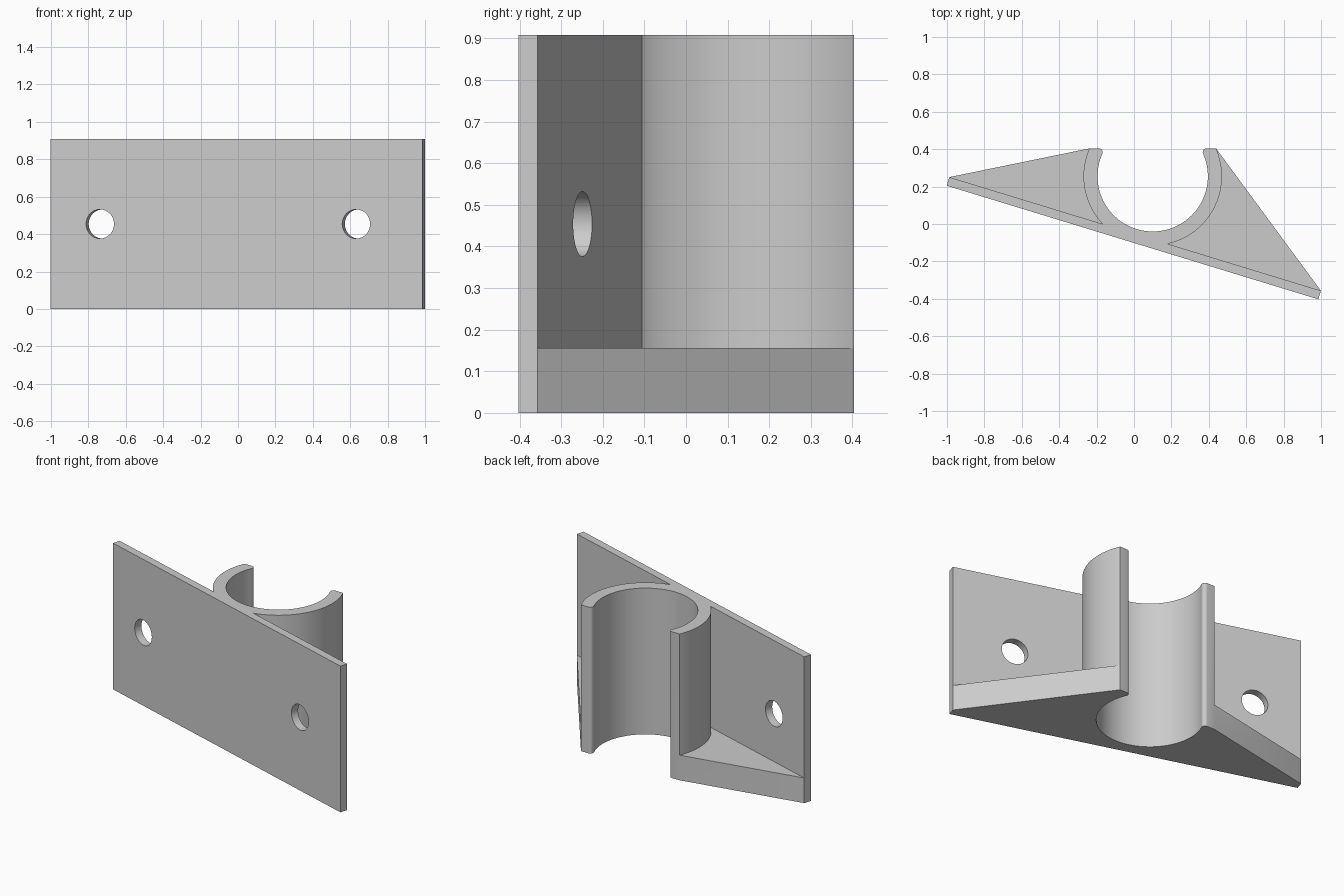
import bpy, bmesh, math
from mathutils import Vector, Matrix

cube = bpy.data.objects.get("Cube")
if cube:
    bpy.data.objects.remove(cube, do_unlink=True)

HEIGHT, GUSSET_H = 0.908, 0.156
R_IN, R_OUT, LIP_R, LIP_Y = 0.295, 0.37, 0.02, 0.404
PLATE_T, HALF_LEN, HOLE_R = 0.048, 1.0387, 0.078
CENTRE = Vector((0.1, 0.255))
TILT = math.radians(17)
ALONG = Vector((math.cos(TILT), -math.sin(TILT)))
NORMAL = Vector((math.sin(TILT), math.cos(TILT)))

grey = bpy.data.materials.new("light grey")
grey.use_nodes = True
grey.diffuse_color = (0.6, 0.6, 0.6, 1)
grey.node_tree.nodes["Principled BSDF"].inputs["Base Color"].default_value = (0.6, 0.6, 0.6, 1)


def arc(centre, radius, a0, a1, n):
    return [centre + radius * Vector((math.cos(a0 + (a1 - a0) * i / n),
                                      math.sin(a0 + (a1 - a0) * i / n))) for i in range(n + 1)]


def on_plate(s, depth):
    """Point on the tilted plate: s along it, depth behind its front face."""
    return CENTRE + ALONG * s + NORMAL * (depth - R_OUT)


def flip(points):
    """Mirror a chain across the ring axis and reverse its order."""
    return [Vector((2 * CENTRE.x - p.x, p.y)) for p in reversed(points)]


# Ring geometry: where it meets the plate, the flat lips and the rounded lip corners
tip = math.asin((LIP_Y - CENTRE.y) / R_OUT)
spread = math.acos((R_OUT - PLATE_T) / R_OUT)
foot = -math.pi / 2 - TILT
outer_right = arc(CENTRE, R_OUT, foot + spread, tip, 36)
outer_left = arc(CENTRE, R_OUT, math.pi - tip, 2 * math.pi + foot - spread, 24)

lip_dy = LIP_Y - LIP_R - CENTRE.y
lip_a = math.asin(lip_dy / (R_IN + LIP_R))
lip_c = CENTRE + Vector((math.cos(lip_a), math.sin(lip_a))) * (R_IN + LIP_R)
lip_right = arc(lip_c, LIP_R, math.pi / 2, math.pi + lip_a, 8)
bore = arc(CENTRE, R_IN, lip_a, -math.pi - lip_a, 72)

# Chains of the outline, counter-clockwise from above
front = [on_plate(-HALF_LEN, 0), on_plate(HALF_LEN, 0), on_plate(HALF_LEN, PLATE_T)]
end_left = on_plate(-HALF_LEN, PLATE_T)
mouth = [outer_right[-1]] + lip_right + bore[1:-1] + flip(lip_right) + [outer_left[0]]
inner_right = [front[-1]] + outer_right
inner_left = outer_left + [end_left]

bm = bmesh.new()


def wall(chain, z0, z1):
    for a, b in zip(chain, chain[1:]):
        bm.faces.new([bm.verts.new((p.x, p.y, z)) for p, z in ((a, z0), (b, z0), (b, z1), (a, z1))])


def cap(outline, z):
    bm.faces.new([bm.verts.new((p.x, p.y, z)) for p in outline])


# Plate edges and ring mouth run the full height
for chain in ([end_left] + front, mouth):
    wall(chain, 0, GUSSET_H)
    wall(chain, GUSSET_H, HEIGHT)
# Gusset sides below, ring and plate backs above, gusset tops between
wall([front[-1], mouth[0]], 0, GUSSET_H)
wall([mouth[-1], end_left], 0, GUSSET_H)
for chain in (inner_right, inner_left):
    wall(chain, GUSSET_H, HEIGHT)
    cap(chain, GUSSET_H)
cap(front + mouth + [end_left], 0)
cap(front + inner_right[1:] + mouth[1:-1] + inner_left, HEIGHT)
bmesh.ops.remove_doubles(bm, verts=bm.verts[:], dist=1e-5)
bmesh.ops.recalc_face_normals(bm, faces=bm.faces[:])

mesh = bpy.data.meshes.new("clip_bracket")
bm.to_mesh(mesh)
bm.free()
mesh.materials.append(grey)
bracket = bpy.data.objects.new("clip_bracket", mesh)
bpy.context.collection.objects.link(bracket)

# Screw holes through the plate
axis = Vector((NORMAL.x, NORMAL.y, 0)).to_track_quat('Z', 'Y').to_matrix().to_4x4()
for side, s in (("right", -0.763), ("left", 0.669)):
    p = on_plate(s, PLATE_T / 2)
    cm = bmesh.new()
    bmesh.ops.create_cone(cm, cap_ends=True, segments=48, radius1=HOLE_R, radius2=HOLE_R, depth=0.15,
                          matrix=Matrix.Translation((p.x, p.y, HEIGHT / 2)) @ axis)
    cutter_mesh = bpy.data.meshes.new("hole_cutter_" + side)
    cm.to_mesh(cutter_mesh)
    cm.free()
    cutter_mesh.materials.append(grey)
    cutter = bpy.data.objects.new("hole_cutter_" + side, cutter_mesh)
    bpy.context.collection.objects.link(cutter)
    cutter.hide_render = True
    mod = bracket.modifiers.new("screw_hole_" + side, 'BOOLEAN')
    mod.operation, mod.solver, mod.object = 'DIFFERENCE', 'EXACT', cutter
    bpy.context.view_layer.objects.active = bracket
    bpy.ops.object.modifier_apply(modifier=mod.name)
    bpy.data.objects.remove(cutter, do_unlink=True)

bpy.ops.object.select_all(action='DESELECT')
bracket.select_set(True)
bpy.context.view_layer.objects.active = bracket
bpy.ops.object.shade_smooth_by_angle(angle=math.radians(25))
